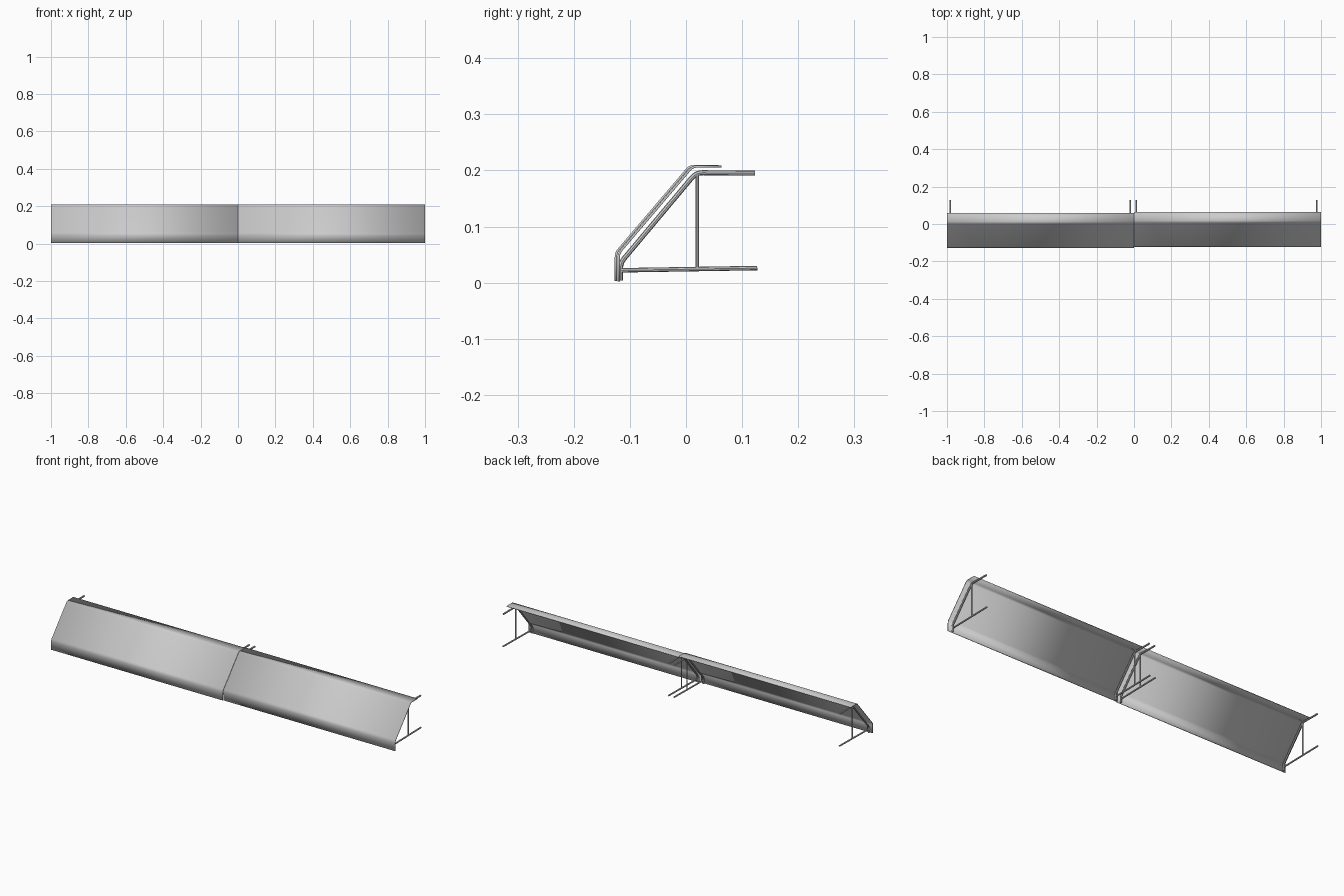
import bpy
import bmesh
from mathutils import Vector

cube = bpy.data.objects.get("Cube")
if cube:
    bpy.data.objects.remove(cube)

# One plain metal colour
metal = bpy.data.materials.new("grey_metal")
colour = (0.6, 0.6, 0.6, 1)
metal.diffuse_color = colour
metal.use_nodes = True
metal.node_tree.nodes["Principled BSDF"].inputs["Base Color"].default_value = colour


def fillet(points, radius, steps=5):
    """Round the inner corners of a (y, z) path with short curves."""
    pts = [Vector(p) for p in points]
    path = [pts[0]]
    for before, corner, after in zip(pts, pts[1:], pts[2:]):
        a = corner + (before - corner).normalized() * radius
        b = corner + (after - corner).normalized() * radius
        for i in range(steps + 1):
            t = i / steps
            path.append(a * (1 - t) ** 2 + corner * 2 * t * (1 - t) + b * t ** 2)
    return path + [pts[-1]]


def finish(obj):
    obj.data.materials.append(metal)
    bpy.ops.object.select_all(action="DESELECT")
    bpy.context.view_layer.objects.active = obj
    obj.select_set(True)
    bpy.ops.object.shade_smooth_by_angle()


def bent_panel(name, x0, x1, shift_y, shift_z):
    """Bent sheet: front lip, sloping face and flat top."""
    profile = fillet([(-0.127, 0.002), (-0.127, 0.053),
                      (0.006, 0.209), (0.058, 0.209)], 0.009)
    bm = bmesh.new()
    rows = [[bm.verts.new((x, p.x + shift_y, p.y + shift_z)) for x in (x0, x1)]
            for p in profile]
    for low, high in zip(rows, rows[1:]):
        bm.faces.new((low[0], low[1], high[1], high[0]))
    mesh = bpy.data.meshes.new(name)
    bm.to_mesh(mesh)
    bm.free()
    obj = bpy.data.objects.new(name, mesh)
    bpy.context.collection.objects.link(obj)
    solid = obj.modifiers.new("thickness", "SOLIDIFY")
    solid.thickness = 0.004
    solid.offset = -1
    finish(obj)


def tube(name, x, path, radius):
    """Round tube following a (y, z) path at a given x."""
    curve = bpy.data.curves.new(name, "CURVE")
    curve.dimensions = "3D"
    curve.bevel_depth = radius
    curve.bevel_resolution = 2
    curve.use_fill_caps = True
    spline = curve.splines.new("POLY")
    spline.points.add(len(path) - 1)
    for point, p in zip(spline.points, path):
        point.co = (x, p[0], p[1], 1)
    obj = bpy.data.objects.new(name, curve)
    bpy.context.collection.objects.link(obj)
    bpy.ops.object.select_all(action="DESELECT")
    bpy.context.view_layer.objects.active = obj
    obj.select_set(True)
    bpy.ops.object.convert(target="MESH")
    finish(bpy.context.view_layer.objects.active)


# Two panels meeting in the middle, slightly out of line
bent_panel("right_panel", -1, 0, 0, 0.001)
bent_panel("left_panel", 0, 1, 0.005, 0)

# Support frame near each end of both panels
bent_path = fillet([(-0.117, 0.004), (-0.117, 0.035),
                    (0.018, 0.196), (0.123, 0.195)], 0.012)
frames = {"right_outer": -0.982, "right_inner": -0.02,
          "left_inner": 0.012, "left_outer": 0.977}
for side, x in frames.items():
    tube(side + "_bent_tube", x, bent_path, 0.0045)
    tube(side + "_lower_bar", x, [(-0.117, 0.022), (0.127, 0.026)], 0.004)
    tube(side + "_post", x, [(0.02, 0.024), (0.02, 0.195)], 0.0033)
